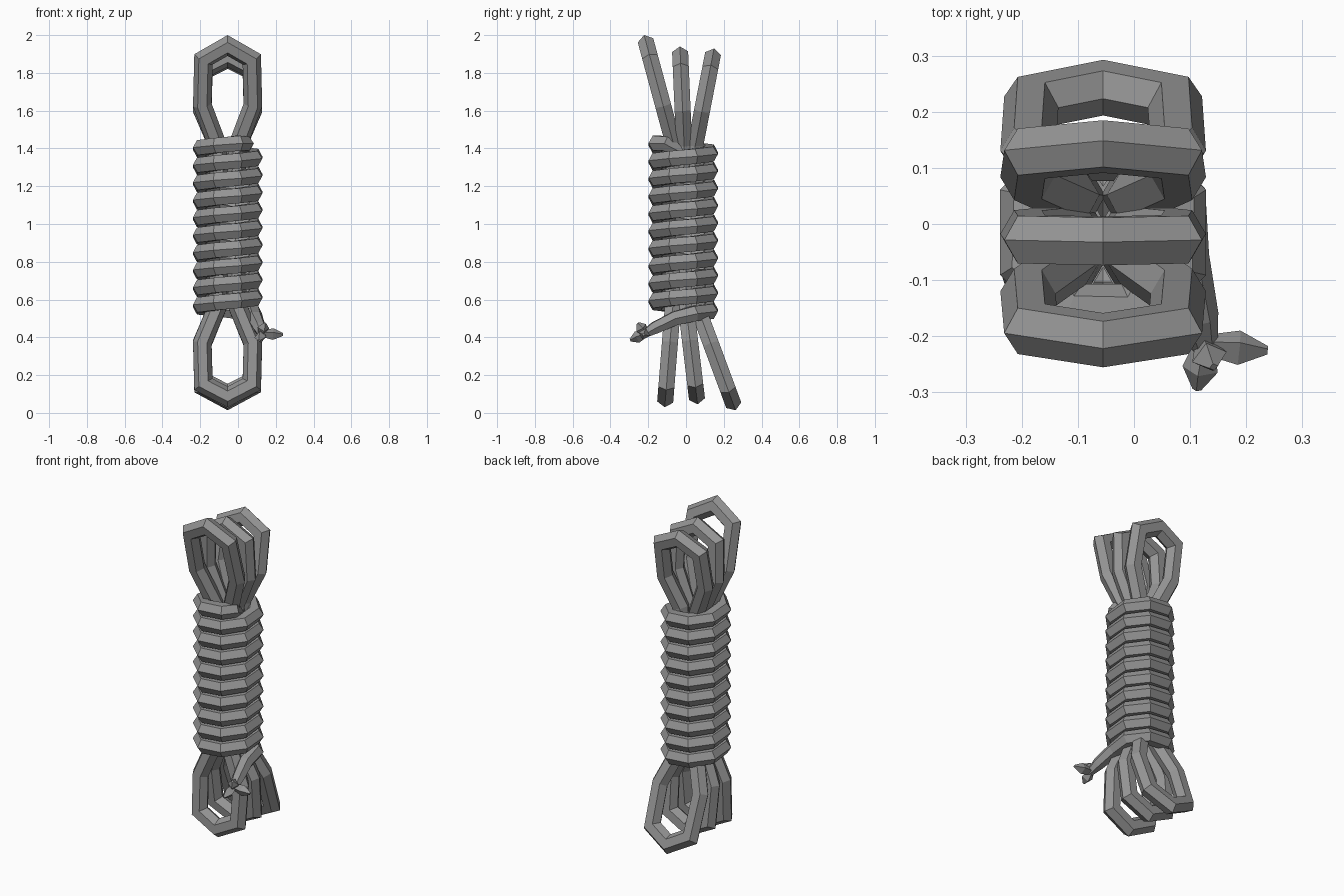
import bpy, bmesh, math
from mathutils import Vector

cube = bpy.data.objects.get("Cube")
if cube:
    bpy.data.objects.remove(cube, do_unlink=True)

GREY = (0.3, 0.3, 0.3, 1.0)
rope_mat = bpy.data.materials.new("rope grey")
rope_mat.use_nodes = True
rope_mat.diffuse_color = GREY
rope_mat.node_tree.nodes["Principled BSDF"].inputs["Base Color"].default_value = GREY

CX, CY = -0.055, -0.015      # axis of the bundle


def sweep(name, points, up, radii, sides=6):
    """Sweep a regular polygon along a path with mitred corners and capped ends."""
    pts = [Vector(p) for p in points]
    if not isinstance(radii, (list, tuple)):
        radii = [radii] * len(pts)
    bm = bmesh.new()
    rings = []
    for i, p in enumerate(pts):
        before = (p - pts[max(i - 1, 0)]).normalized()
        after = (pts[min(i + 1, len(pts) - 1)] - p).normalized()
        t = (before + after).normalized()
        side = Vector(up).cross(t).normalized()
        top = t.cross(side)
        miter = 1 / max(0.6, t.dot(after if after.length else before))
        ring = []
        for k in range(sides):
            a = math.tau * k / sides
            offset = side * math.cos(a) * miter + top * math.sin(a)
            ring.append(bm.verts.new(p + offset * radii[i]))
        rings.append(ring)
    for a, b in zip(rings, rings[1:]):
        for k in range(sides):
            j = (k + 1) % sides
            bm.faces.new((a[k], a[j], b[j], b[k]))
    bm.faces.new(rings[0])
    bm.faces.new(rings[-1])
    bmesh.ops.recalc_face_normals(bm, faces=bm.faces)
    mesh = bpy.data.meshes.new(name)
    bm.to_mesh(mesh)
    bm.free()
    mesh.materials.append(rope_mat)
    obj = bpy.data.objects.new(name, mesh)
    bpy.context.collection.objects.link(obj)
    return obj


def loop(name, tip_y, tip_z, base_y, base_z):
    """Pointed rope loop lying in a plane that leans from its base to its tip."""
    tip, base = Vector((CX, tip_y, tip_z)), Vector((CX, base_y, base_z))
    # half width and distance from tip (0) to neck (1), then on into the wrap
    half = [(0.128, 0.14), (0.134, 0.6), (0.055, 1.0)]
    hidden = Vector((0, 0, math.copysign(0.2, base_z - tip_z)))
    arm = [tip.lerp(base, f) + Vector((w, 0, 0)) for w, f in half]
    arm.append(base + hidden + Vector((0.045, 0, 0)))
    mirrored = [Vector((2 * CX - p.x, p.y, p.z)) for p in arm]
    normal = (base - tip).cross(Vector((1, 0, 0))).normalized()
    sweep(name, arm[::-1] + [tip] + mirrored, normal, 0.049)


# Loops at the top and bottom of the bundle
loop("front_top_loop", -0.207, 1.945, -0.065, 1.42)
loop("middle_top_loop", -0.03, 1.885, -0.01, 1.42)
loop("back_top_loop", 0.138, 1.875, 0.05, 1.42)
loop("front_bottom_loop", -0.108, 0.085, -0.07, 0.56)
loop("middle_bottom_loop", 0.055, 0.1, 0.0, 0.56)
loop("back_bottom_loop", 0.243, 0.067, 0.06, 0.56)

# Wrapped coil: loose tail, octagonal turns, then the end tucked inside
RADIUS, PITCH = 0.149, 0.0925
path = [(0.128, -0.225, 0.415), (0.115, -0.165, 0.45), (0.092, -0.06, 0.50)]
for k in range(79):
    turn = (k + 0.5) / 8
    a = math.tau * turn
    path.append((CX + RADIUS * math.cos(a), CY + RADIUS * math.sin(a), 0.52 + PITCH * turn))
path += [(0.035, -0.105, 1.425), (0.01, -0.02, 1.37)]
widths = [0.022, 0.036, 0.042] + [0.046] * 79 + [0.044, 0.04]
sweep("wrapped_coil", path, (0, 0, 1), widths)

# Frayed strands at the loose end
root = Vector((0.125, -0.215, 0.42))
tips = {"side_strand": (0.238, -0.225, 0.415),
        "front_strand": (0.112, -0.295, 0.385),
        "upper_strand": (0.142, -0.255, 0.475)}
for name, tip in tips.items():
    tip = Vector(tip)
    sweep(name, [root, root.lerp(tip, 0.55), tip], (0, 0.3, 1), [0.018, 0.032, 0.008], 4)
